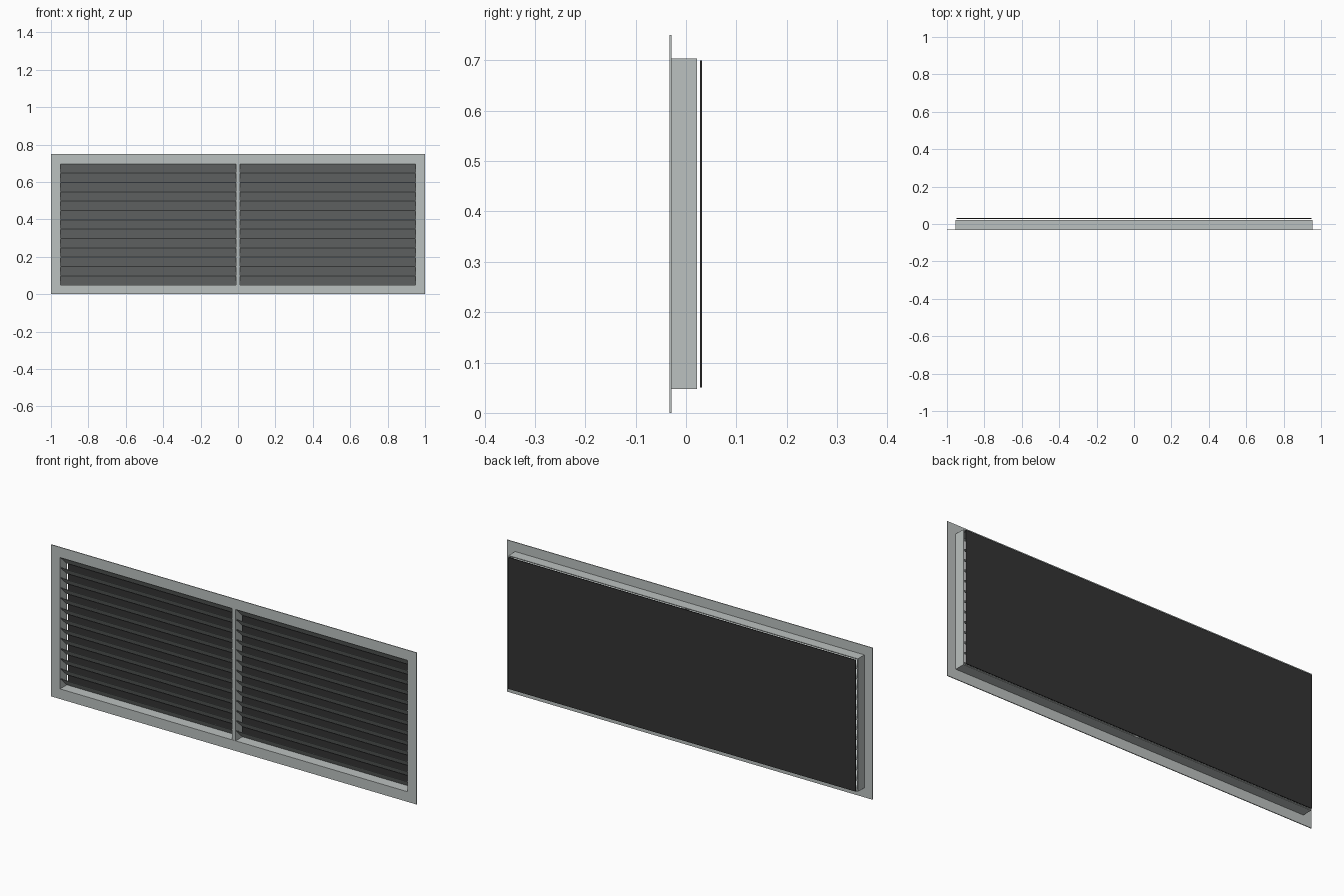
import bpy
import bmesh

if "Cube" in bpy.data.objects:
    bpy.data.objects.remove(bpy.data.objects["Cube"])


def material(name, rgb):
    m = bpy.data.materials.new(name)
    m.diffuse_color = (*rgb, 1)
    m.use_nodes = True
    m.node_tree.nodes["Principled BSDF"].inputs["Base Color"].default_value = m.diffuse_color
    return m


GREY = material("light grey metal", (0.50, 0.535, 0.525))
DARK = material("dark backing", (0.033, 0.033, 0.034))


def finish(name, bm, mat):
    bmesh.ops.recalc_face_normals(bm, faces=bm.faces)
    me = bpy.data.meshes.new(name)
    bm.to_mesh(me)
    bm.free()
    me.materials.append(mat)
    ob = bpy.data.objects.new(name, me)
    bpy.context.collection.objects.link(ob)
    return ob


def prism_x(name, profile, x0, x1, mat):
    """Extrude a (y, z) profile along x."""
    bm = bmesh.new()
    face = bm.faces.new([bm.verts.new((x0, y, z)) for y, z in profile])
    ext = bmesh.ops.extrude_face_region(bm, geom=[face])
    verts = [g for g in ext["geom"] if isinstance(g, bmesh.types.BMVert)]
    bmesh.ops.translate(bm, verts=verts, vec=(x1 - x0, 0, 0))
    return finish(name, bm, mat)


def box(name, x0, x1, y0, y1, z0, z1, mat):
    return prism_x(name, [(y0, z0), (y1, z0), (y1, z1), (y0, z1)], x0, x1, mat)


def ring(name, outer, inner, y0, y1, mat):
    """Rectangular tube along y; outer and inner are (half width, z0, z1)."""
    bm = bmesh.new()
    loops = []
    for (w, z0, z1), y in ((outer, y0), (inner, y0), (inner, y1), (outer, y1)):
        loops.append([bm.verts.new((x, y, z))
                      for x, z in ((-w, z0), (w, z0), (w, z1), (-w, z1))])
    for k in range(4):
        a, b = loops[k], loops[(k + 1) % 4]
        for i in range(4):
            j = (i + 1) % 4
            bm.faces.new((a[i], a[j], b[j], b[i]))
    return finish(name, bm, mat)


# Front flange and the sleeve behind it
OPENING = (0.95, 0.05, 0.70)
ring("front_flange", (1.0, 0.0, 0.75), OPENING, -0.033, -0.029, GREY)
ring("sleeve", (0.955, 0.047, 0.704), OPENING, -0.029, 0.022, GREY)

# Centre bar
box("centre_bar", -0.01, 0.01, -0.032, 0.022, 0.05, 0.70, GREY)

# Angled slats, sloping down towards the back, on both sides of the bar
T = 0.003
for i in range(13):
    top = 0.70 - 0.05 * i
    profile = [(-0.029, top), (-0.029, top - T),
               (0.020, top - 0.05), (0.020, top - 0.05 + T)]
    prism_x(f"slat_left_{i + 1}", profile, -0.95, -0.01, GREY)
    prism_x(f"slat_right_{i + 1}", profile, 0.01, 0.95, GREY)

# Backing sheet, standing just clear of the sleeve
box("backing_sheet", -0.95, 0.95, 0.028, 0.032, 0.05, 0.70, DARK)
